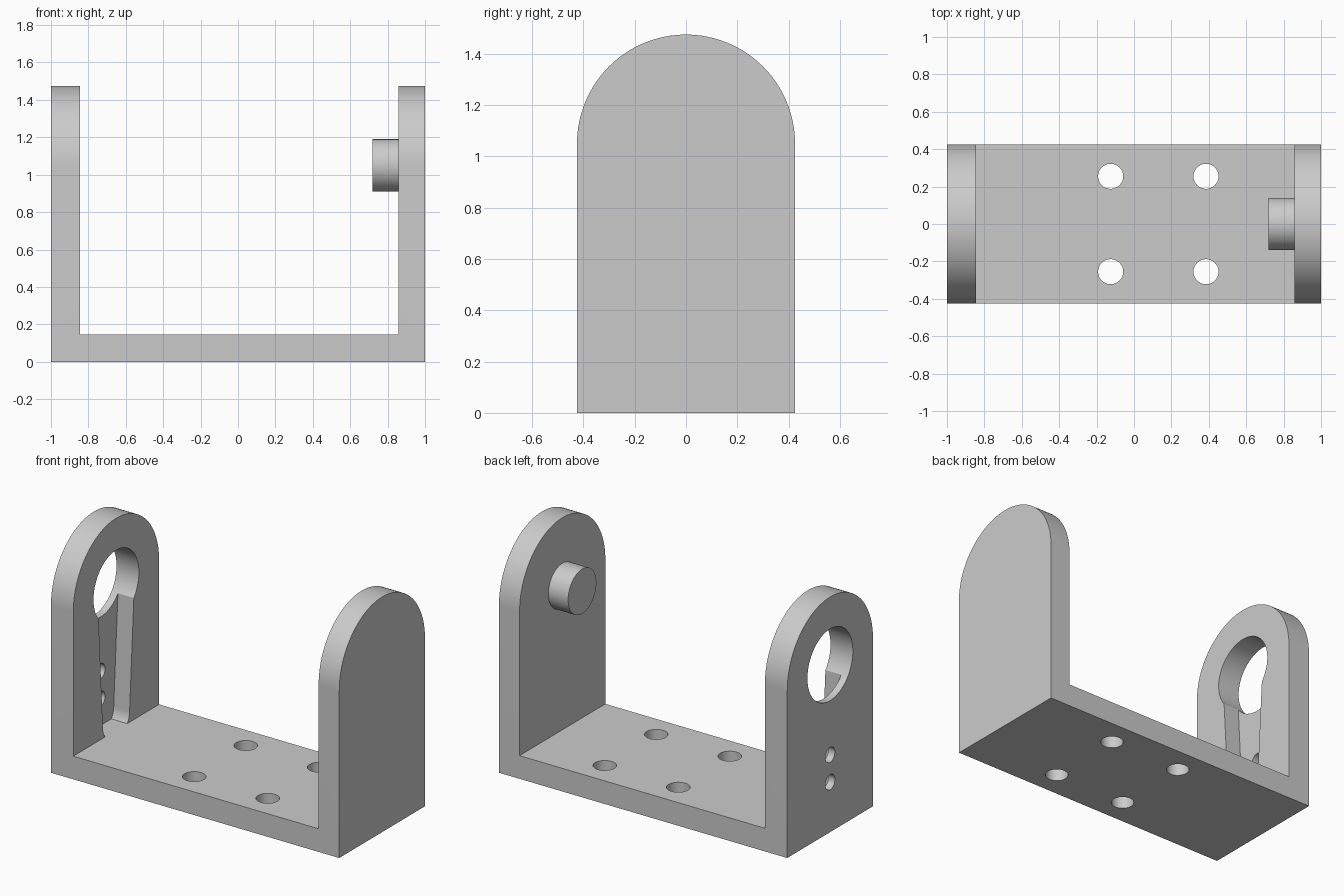
import bpy, bmesh
from math import sin, cos, pi, asin, radians
from mathutils import Vector

cube = bpy.data.objects.get("Cube")
if cube:
    bpy.data.objects.remove(cube, do_unlink=True)

WALL_IN_L, WALL_IN_R = -0.845, 0.857   # inner faces of the two walls
FLOOR = 0.145                          # top of the base plate
HALF_W = 0.425                         # half depth, also the arch radius
AXIS_Z = 1.05                          # height of the pivot axis

grey = bpy.data.materials.new("light grey")
grey.use_nodes = True
grey.diffuse_color = (0.6, 0.6, 0.6, 1)
grey.node_tree.nodes["Principled BSDF"].inputs["Base Color"].default_value = (0.6, 0.6, 0.6, 1)


def arc(cu, cv, r, a0, a1, n=48):
    return [(cu + r * cos(a0 + (a1 - a0) * i / n),
             cv + r * sin(a0 + (a1 - a0) * i / n)) for i in range(n + 1)]


def circle(cu, cv, r, n=64):
    return arc(cu, cv, r, 0, 2 * pi, n)[:-1]


def extrude(name, profile, axis, start, end):
    """Extrude a 2D profile along x (profile in y,z), y (x,z) or z (x,y)."""
    place = {"x": lambda u, v, w: (w, u, v),
             "y": lambda u, v, w: (u, w, v),
             "z": lambda u, v, w: (u, v, w)}[axis]
    bm = bmesh.new()
    face = bm.faces.new([bm.verts.new(place(u, v, start)) for u, v in profile])
    side = bmesh.ops.extrude_face_region(bm, geom=[face])
    verts = [g for g in side["geom"] if isinstance(g, bmesh.types.BMVert)]
    bmesh.ops.translate(bm, verts=verts, vec=Vector(place(0, 0, end - start)))
    bmesh.ops.recalc_face_normals(bm, faces=bm.faces[:])
    mesh = bpy.data.meshes.new(name)
    bm.to_mesh(mesh)
    bm.free()
    mesh.materials.append(grey)
    obj = bpy.data.objects.new(name, mesh)
    bpy.context.collection.objects.link(obj)
    return obj


def activate(obj):
    bpy.ops.object.select_all(action="DESELECT")
    obj.select_set(True)
    bpy.context.view_layer.objects.active = obj


def boolean(target, tool, operation="DIFFERENCE"):
    mod = target.modifiers.new("cut", "BOOLEAN")
    mod.operation, mod.solver, mod.object = operation, "EXACT", tool
    activate(target)
    bpy.ops.object.modifier_apply(modifier=mod.name)
    bpy.data.objects.remove(tool, do_unlink=True)


# U-shaped channel, trimmed by an arched side outline
channel = [(-1, 0), (1, 0), (1, 1.6), (WALL_IN_R, 1.6), (WALL_IN_R, FLOOR),
           (WALL_IN_L, FLOOR), (WALL_IN_L, 1.6), (-1, 1.6)]
bracket = extrude("bracket", channel, "y", -0.6, 0.6)
outline = [(-HALF_W, -0.1), (HALF_W, -0.1)] + arc(0, AXIS_Z, HALF_W, 0, pi, 64)
boolean(bracket, extrude("outline_helper", outline, "x", -1.2, 1.2), "INTERSECT")

# Tapered pocket with a round tip, sunk into the inner face of one wall
tip_z, tip_r = 0.22, 0.133
a = asin((tip_z - FLOOR) / tip_r)
pocket = ([(0.18, 1.0), (-0.18, 1.0)]
          + arc(0, tip_z, tip_r, pi, pi + a, 12)
          + arc(0, tip_z, tip_r, -a, 0, 12))
boolean(bracket, extrude("pocket_cutter", pocket, "x", -0.955, WALL_IN_L + 0.005))

# Large round opening and two screw holes through the same wall
for z, r in ((AXIS_Z, 0.225), (0.485, 0.047), (0.313, 0.047)):
    boolean(bracket, extrude("wall_hole_cutter", circle(0, z, r), "x", -1.1, -0.7))

# Four mounting holes in the base
for x in (-0.125, 0.385):
    for y in (-0.255, 0.255):
        boolean(bracket, extrude("base_hole_cutter", circle(x, y, 0.067, 48), "z", -0.1, 0.3))

# Pivot pin on the solid wall
pivot_pin = extrude("pivot_pin", circle(0, AXIS_Z, 0.14), "x", 0.72, WALL_IN_R + 0.01)

for obj in (bracket, pivot_pin):
    activate(obj)
    bpy.ops.object.shade_smooth_by_angle(angle=radians(30))
